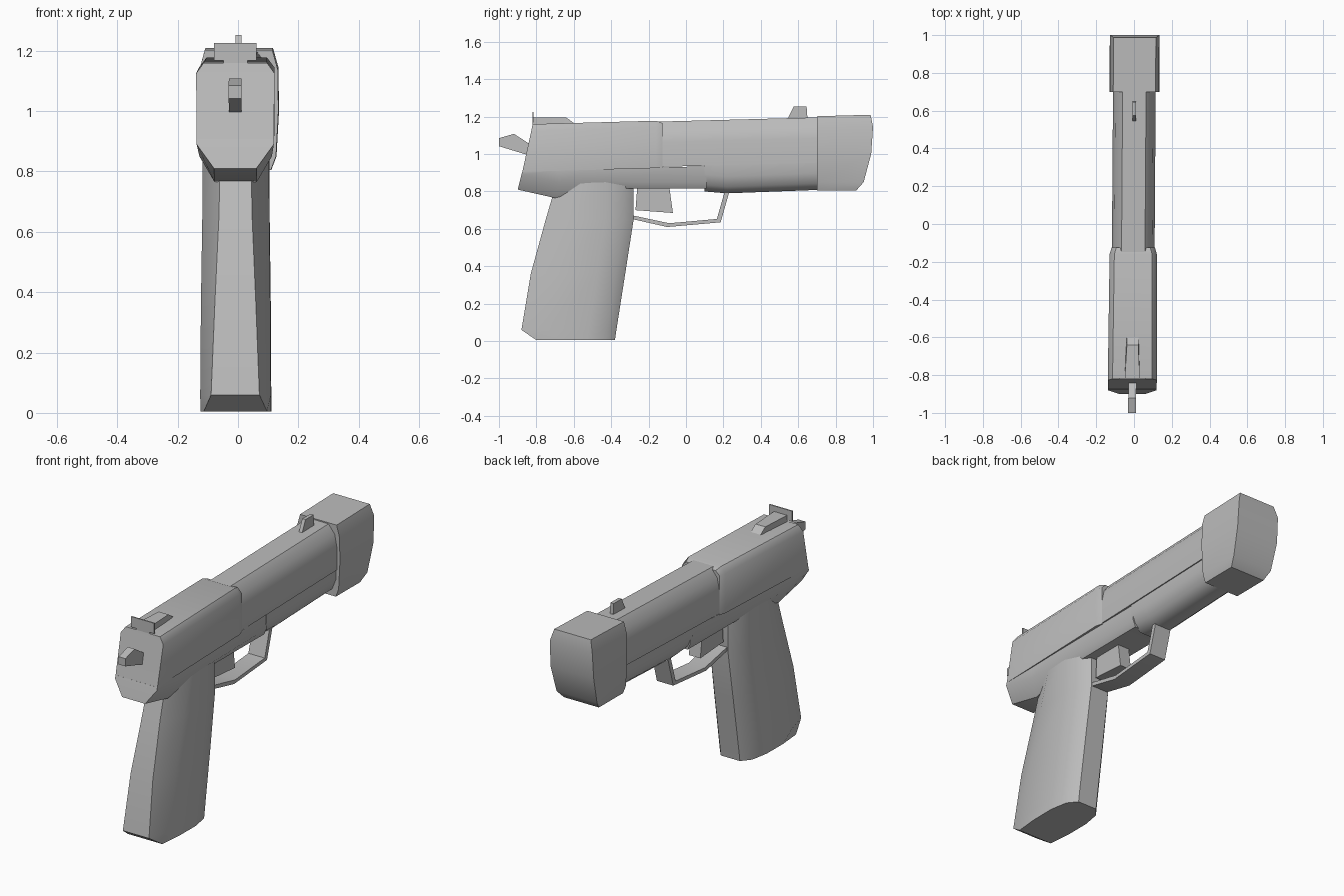
import bpy, bmesh

cube = bpy.data.objects.get("Cube")
if cube:
    bpy.data.objects.remove(cube)

grey = bpy.data.materials.new("gunmetal_grey")
grey.use_nodes = True
colour = (0.5, 0.5, 0.5, 1)
grey.diffuse_color = colour
grey.node_tree.nodes["Principled BSDF"].inputs["Base Color"].default_value = colour


def finish(name, bm, angle):
    # The whole body sits at a very slight yaw
    for v in bm.verts:
        v.co.x += 0.007 * v.co.y - 0.003
    bmesh.ops.recalc_face_normals(bm, faces=bm.faces)
    mesh = bpy.data.meshes.new(name)
    bm.to_mesh(mesh)
    bm.free()
    mesh.materials.append(grey)
    obj = bpy.data.objects.new(name, mesh)
    bpy.context.collection.objects.link(obj)
    bpy.ops.object.select_all(action='DESELECT')
    obj.select_set(True)
    bpy.context.view_layer.objects.active = obj
    bpy.ops.object.shade_smooth_by_angle(angle=angle)


def loft(name, sections, angle=0.7):
    """Skin mirrored sections; every point is (half width, y, z)."""
    bm = bmesh.new()
    rings = []
    for sec in sections:
        left = [bm.verts.new(p) for p in sec]
        right = [bm.verts.new((-w, y, z)) for w, y, z in sec]
        rings.append(left + right[::-1])
    n = len(rings[0])
    for a, b in zip(rings, rings[1:]):
        for i in range(n):
            j = (i + 1) % n
            bm.faces.new((a[i], a[j], b[j], b[i]))
    for r in (rings[0], rings[-1]):
        for i in range(n // 2 - 1):
            bm.faces.new((r[i], r[i + 1], r[n - 2 - i], r[n - 1 - i]))
    finish(name, bm, angle)


def plate(name, half, outline):
    """Extrude a side outline of (y, z) points across x."""
    bm = bmesh.new()
    face = bm.faces.new([bm.verts.new((-half, y, z)) for y, z in outline])
    out = bmesh.ops.extrude_face_region(bm, geom=[face])
    for v in out["geom"]:
        if isinstance(v, bmesh.types.BMVert):
            v.co.x = half
    finish(name, bm, 0.5)


def at(y, pts, rise=0.0):
    return [(w, y, z + rise) for w, z in pts]


# Upper slide: broad rear half with a slanted back
loft("rear_slide", [
    [(0.128, -0.875, 0.905), (0.13, -0.827, 1.125), (0.105, -0.82, 1.16)],
    [(0.125, -0.16, 0.925), (0.125, -0.16, 1.145), (0.1, -0.16, 1.178)],
    [(0.115, -0.125, 0.925), (0.115, -0.125, 1.14), (0.09, -0.125, 1.165)],
])

# Slimmer rounded front half
front = [(0.113, 0.93), (0.113, 1.06), (0.1, 1.125), (0.062, 1.172)]
loft("front_slide", [at(-0.2, front), at(0.75, front, 0.025)], 0.8)

# Lower frame with a tail dropping behind the grip
loft("frame", [
    [(0.07, -0.9, 0.81), (0.128, -0.88, 0.89), (0.128, -0.875, 0.907)],
    [(0.07, -0.7, 0.765), (0.12, -0.68, 0.85), (0.122, -0.68, 0.912)],
    [(0.085, -0.5, 0.815), (0.112, -0.5, 0.85), (0.12, -0.5, 0.918)],
    [(0.085, 0.11, 0.815), (0.1, 0.11, 0.85), (0.105, 0.11, 0.935)],
])

# Rounded housing under the barrel
under = [(0.045, 0.79), (0.085, 0.825), (0.107, 0.88), (0.107, 0.945)]
loft("barrel_housing", [
    at(0.1, under, 0.01), at(0.22, under), at(0.75, under, 0.02)], 0.9)

# Muzzle block with a bowed front face
block = [(0.107, 0.805, 0.91), (0.124, 0.85, 0.95), (0.132, 1.0, 0.99),
         (0.13, 1.145, 1.0), (0.112, 1.21, 0.987)]
loft("muzzle_block", [
    at(0.7, [(w, z - 0.008 * (z > 1.1)) for w, z, y in block]),
    [(w, y, z) for w, z, y in block]])


# Grip: flat back, bevelled sides, rounded front edge
def grip_level(z, back, rear, side, front_y):
    return [(rear, back, z), (side, back + 0.13, z), (side, front_y - 0.15, z),
            (side * 0.85, front_y - 0.05, z), (side * 0.5, front_y, z)]


loft("grip", [
    grip_level(0.005, -0.8, 0.105, 0.117, -0.38),
    grip_level(0.06, -0.88, 0.08, 0.117, -0.372),
    grip_level(0.36, -0.83, 0.068, 0.115, -0.325),
    grip_level(0.65, -0.75, 0.055, 0.111, -0.28),
    grip_level(0.89, -0.68, 0.05, 0.11, -0.28),
], 0.6)

# Trigger and its guard
plate("trigger", 0.035, [(-0.26, 0.83), (-0.27, 0.7), (-0.07, 0.685), (-0.09, 0.83)])
plate("trigger_guard", 0.05, [
    (-0.3, 0.655), (-0.1, 0.61), (0.185, 0.635), (0.235, 0.81),
    (0.21, 0.81), (0.165, 0.653), (-0.09, 0.63), (-0.3, 0.675)])

# Sights and hammer
plate("front_sight", 0.01, [(0.54, 1.18), (0.575, 1.253), (0.645, 1.253), (0.65, 1.18)])
loft("rear_sight", [
    [(0.04, -0.82, 1.15), (0.04, -0.82, 1.195)],
    [(0.034, -0.64, 1.155), (0.03, -0.64, 1.195)],
    [(0.034, -0.6, 1.155), (0.03, -0.6, 1.166)]], 0.4)
plate("rear_sight_plate", 0.07, [(-0.822, 1.168), (-0.822, 1.226), (-0.815, 1.226), (-0.815, 1.168)])
plate("hammer", 0.021, [
    (-1.0, 1.042), (-1.0, 1.085), (-0.92, 1.108), (-0.83, 1.05), (-0.83, 0.99)])
